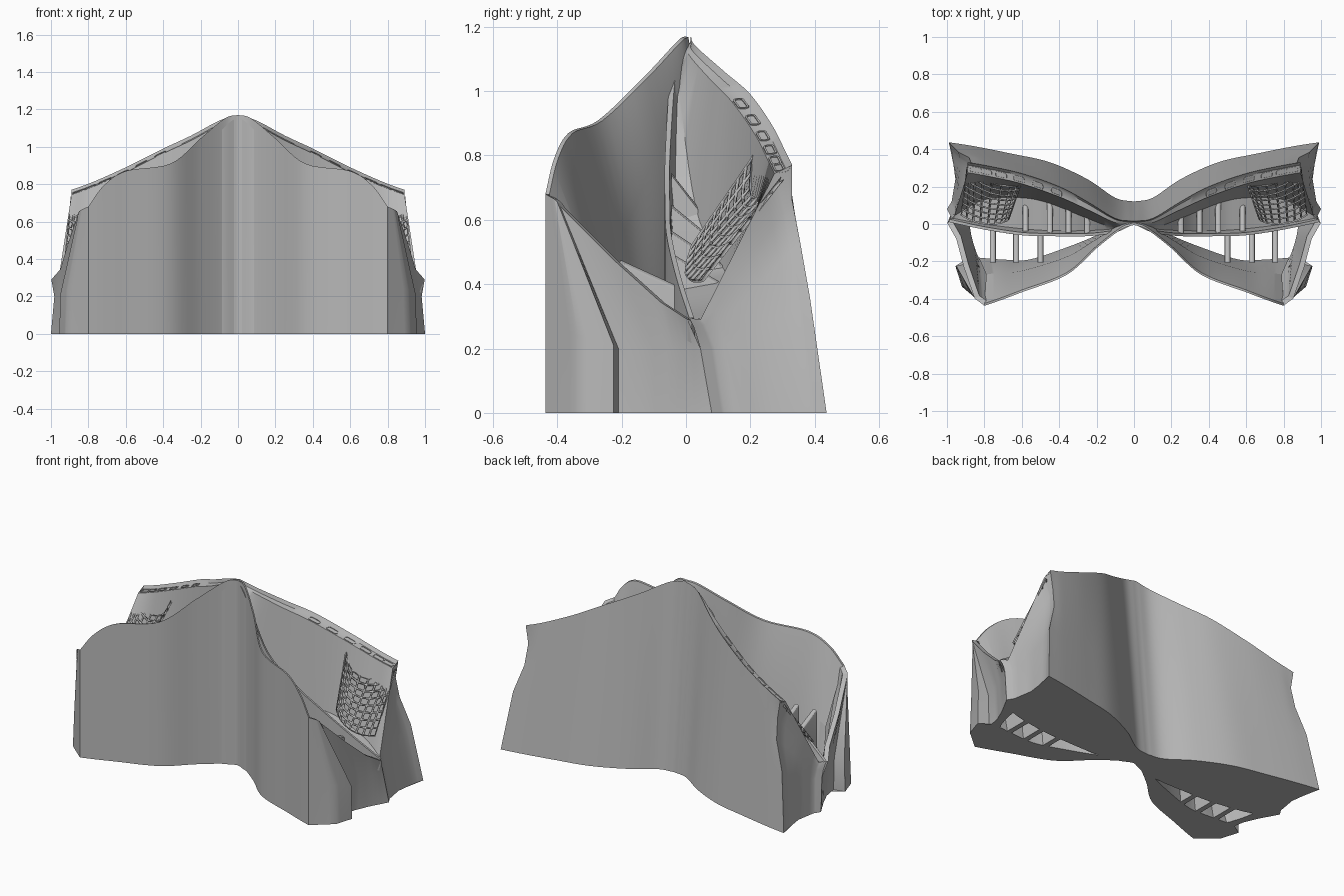
import bpy, bmesh, math
from mathutils import Vector

if "Cube" in bpy.data.objects:
    bpy.data.objects.remove(bpy.data.objects["Cube"])

grey = bpy.data.materials.new("warm_grey")
grey.use_nodes = True
colour = (0.48, 0.48, 0.48, 1)
grey.diffuse_color = colour
grey.node_tree.nodes["Principled BSDF"].inputs["Base Color"].default_value = colour


def finish(name, bm, angle=30):
    """Turn a half-model bmesh into a mirrored, shaded object."""
    bmesh.ops.remove_doubles(bm, verts=bm.verts, dist=0.0005)
    bmesh.ops.recalc_face_normals(bm, faces=bm.faces)
    mesh = bpy.data.meshes.new(name)
    bm.to_mesh(mesh)
    bm.free()
    mesh.materials.append(grey)
    ob = bpy.data.objects.new(name, mesh)
    bpy.context.collection.objects.link(ob)
    bpy.ops.object.select_all(action='DESELECT')
    ob.select_set(True)
    bpy.context.view_layer.objects.active = ob
    bpy.ops.object.shade_smooth_by_angle(angle=math.radians(angle))
    mirror = ob.modifiers.new("mirror", 'MIRROR')
    mirror.use_clip = True
    return ob


def sample(points, steps, smooth=True):
    """Walk through the points, as a smooth or a straight path."""
    p = [Vector(q) for q in points]
    p = [p[0] * 2 - p[1]] + p + [p[-1] * 2 - p[-2]]
    out = []
    for i in range(1, len(p) - 2):
        a, b, c, d = p[i - 1:i + 3]
        for k in range(steps):
            t = k / steps
            if smooth:
                out.append(b + (c - a) * t / 2 + (a * 2 - b * 5 + c * 4 - d) * t * t / 2
                           + (b * 3 - a - c * 3 + d) * t ** 3 / 2)
            else:
                out.append(b.lerp(c, t))
    return out + [p[-2]]


def loft(bm, rails, steps=6, closed=True, smooth=True, cap=False):
    rows = [[bm.verts.new(v) for v in sample(r, steps, smooth)] for r in rails]
    pairs = list(zip(rows, rows[1:]))
    if closed:
        pairs.append((rows[-1], rows[0]))
    for a, b in pairs:
        for i in range(len(a) - 1):
            bm.faces.new((a[i], a[i + 1], b[i + 1], b[i]))
    if cap:
        bm.faces.new([r[-1] for r in rows])


def floor(rail):
    return [(x, y, 0) for x, y, z in rail]


def blend(rail_a, rail_b, t, end):
    """Rail between two others, with its own last point."""
    return [Vector(a).lerp(Vector(b), t) for a, b in zip(rail_a, rail_b)][:-1] + [end]


# Front sail: a vertical face with a hollowed inner side
crest = [(0, -.005, 1.17), (.07, -.03, 1.152), (.2, -.13, 1.045), (.36, -.272, .91),
         (.6, -.365, .87), (.72, -.41, .79), (.8, -.437, .68)]
hollow = [(0, .02, 1.1), (.07, .0, 1.08), (.2, -.08, .85), (.36, -.175, .6),
          (.6, -.25, .48), (.72, -.26, .4), (.79, -.27, .35)]
slot_edge = [(0, .03, 0), (.07, .01, 0), (.2, -.06, 0), (.36, -.125, 0),
             (.56, -.19, 0), (.7, -.19, 0), (.83, -.18, 0)]
crest_inner = [(x, y + .012, z - .002) for x, y, z in crest]
bm = bmesh.new()
loft(bm, [floor(crest), crest, crest_inner, hollow, slot_edge])
finish("front_sail", bm)

# Side cheek: wraps from the front corner back to the side fin
cheek_base = [(.8, -.437, 0), (.92, -.335, 0), (.955, -.225, 0), (.885, -.21, 0),
              (.9, -.12, 0), (.94, -.03, 0), (1, .08, 0)]
cheek_mid = [(.8, -.437, .25), (.91, -.335, .24), (.95, -.225, .21), (.89, -.21, .2),
             (.91, -.12, .2), (.945, -.04, .2), (.982, .045, .2)]
cheek_lip = [(.8, -.437, .68), (.835, -.41, .665), (.85, -.4, .655), (.855, -.39, .64),
             (.91, -.23, .48), (.95, -.08, .345), (.998, .005, .29)]
lip_inner = [(x - .025, y + .015, z - .004) for x, y, z in cheek_lip]
cheek_foot = [(.8, -.19, 0), (.83, -.18, 0), (.84, -.16, 0), (.85, -.13, 0),
              (.86, -.1, 0), (.87, -.06, 0), (.88, .0, 0)]
bm = bmesh.new()
loft(bm, [cheek_base, cheek_mid, cheek_lip, lip_inner, cheek_foot], 4, smooth=False, cap=True)
finish("side_cheek", bm, 35)

# Main body: parapet, trough, inner panel, stepped rim and leaning back wall
parapet = [(0, 0, 1.165), (.1, -.045, 1.07), (.25, -.065, .8), (.45, -.065, .64),
           (.6, -.06, .55), (.8, -.03, .42), (.99, .01, .295)]
parapet_foot = floor(parapet)[:-1] + [(.9, 0, 0)]
parapet_inner = [(x - .004, y + .015, z) for x, y, z in parapet]
parapet_inner[0] = (0, .005, 1.165)
trough_front = [(0, .006, 1.15), (.1, -.024, 1.02), (.25, -.035, .62), (.45, -.035, .44),
                (.6, -.025, .38), (.8, 0, .32), (.965, .03, .28)]
trough_back = [(0, .007, 1.155), (.1, -.02, 1.03), (.25, .03, .64), (.45, .11, .46),
               (.6, .14, .41), (.8, .13, .33), (.96, .045, .29)]
rim_outer = [(0, .015, 1.17), (.1, .03, 1.14), (.25, .12, 1.06), (.4, .2, .99),
             (.6, .27, .89), (.78, .31, .81), (.89, .33, .77)]


def step_in(reach, drop):
    """Rail inside the rim, closing up toward the peak."""
    return [(x, y - reach * min(1, .15 + x / .4), z - drop) for x, y, z in rim_outer]


rim_edge = step_in(.015, .02)
shelf_edge = step_in(.055, .026)
back_base = [(0, .12, 0), (.1, .14, 0), (.25, .24, 0), (.45, .33, 0),
             (.65, .375, 0), (.85, .415, 0), (.99, .437, 0)]
back_high = blend(rim_outer, back_base, .15, (.872, .33, .66))
back_mid = blend(rim_outer, back_base, .35, (.882, .355, .53))
back_low = blend(rim_outer, back_base, .58, (.94, .385, .36))
bm = bmesh.new()
loft(bm, [parapet_foot, parapet, parapet_inner, trough_front, trough_back, shelf_edge,
          rim_edge, rim_outer, back_high, back_mid, back_low, back_base])
finish("main_body", bm, 40)

# Side wall: concave surface below the open V of the panel
middle = Vector(trough_back[-1]).lerp(Vector(shelf_edge[-1]), .5)
wall_top = [parapet[-1], trough_back[-1], middle, shelf_edge[-1], rim_outer[-1]]
wall_high = [(.986, .025, .265), (.958, .06, .275), (.92, .18, .46), (.872, .3, .62), back_high[-1]]
wall_mid = [(.982, .033, .24), (.955, .07, .25), (.925, .2, .37), (.885, .32, .5), back_mid[-1]]
wall_low = [(.982, .045, .2), (.955, .09, .2), (.94, .21, .25), (.93, .35, .33), back_low[-1]]
wall_base = [(1, .08, 0), (.975, .12, 0), (.955, .24, 0), (.975, .39, 0), back_base[-1]]
wall_floor = [Vector(parapet_foot[-1]).lerp(Vector(back_base[-1]), i / 4) for i in range(5)]
bm = bmesh.new()
loft(bm, [wall_top, wall_high, wall_mid, wall_low, wall_base, wall_floor], 4,
     closed=False, smooth=False)
finish("side_wall", bm, 60)


def bar(bm, x, y0, y1, z0, z1, fall, width=.032):
    """Upright fin running along y, with a rounded top falling to the back."""
    arc = [(x + math.cos(a) * width / 2, z1 + math.sin(a) * width / 2)
           for a in [math.pi * i / 6 for i in range(7)]]
    outline = [(x + width / 2, z0)] + arc + [(x - width / 2, z0)]
    front = [bm.verts.new((u, y0, w)) for u, w in outline]
    back = [bm.verts.new((u, y1, w - (fall if w > z0 else 0))) for u, w in outline]
    bm.faces.new(front)
    bm.faces.new(back)
    for i in range(len(front)):
        bm.faces.new((front[i - 1], front[i], back[i], back[i - 1]))


# Bars across the open slot
bm = bmesh.new()
for x in (.5, .63, .755):
    bar(bm, x, -.205, -.03, 0, .46, .08)
finish("slot_bars", bm)

# Fins along the trough
bm = bmesh.new()
for x, y, z in ((.25, .04, .73), (.35, .09, .63), (.45, .12, .55), (.58, .14, .48)):
    bar(bm, x, -.045, y, z - .2, z, .11)
finish("trough_fins", bm)

# Scooped lattice screen hung in front of the panel
top_edge = [(.607, .21, .8), (.66, .2, .7), (.76, .22, .665), (.85, .27, .69), (.895, .3, .73)]
low_edge = [(.67, .02, .52), (.71, .005, .47), (.78, .0, .43), (.86, .015, .41), (.925, .05, .41)]
bm = bmesh.new()
loft(bm, [blend(top_edge, low_edge, j / 8,
                Vector(top_edge[-1]).lerp(Vector(low_edge[-1]), j / 8)) for j in range(9)],
     2, closed=False)
screen = finish("lattice_screen", bm)
wire = screen.modifiers.new("lattice", 'WIREFRAME')
wire.thickness = .012

# Row of oval frames on the rim shelf
bm = bmesh.new()
inner, outer = sample(shelf_edge, 12), sample(rim_edge, 12)
for i in range(37, 70, 6):
    a, b = inner[i], outer[i]
    along = (inner[i + 2] - inner[i - 2]).normalized()
    across = (b - a).normalized()
    normal = along.cross(across).normalized()
    rings = []
    for size, lift in ((1, -.004), (1, .004), (.65, .004), (.65, -.004)):
        ring = []
        for n in range(16):
            ang = 2 * math.pi * (n + .5) / 16
            c, s = math.cos(ang), math.sin(ang)
            offset = along * (math.copysign(.022, c) + c * .014 * size) + across * s * .017 * size
            ring.append(bm.verts.new(a.lerp(b, .5) + offset + normal * lift))
        rings.append(ring)
    for r, q in zip(rings, rings[1:]):
        for n in range(16):
            bm.faces.new((r[n], r[n - 1], q[n - 1], q[n]))
finish("rim_frames", bm)
